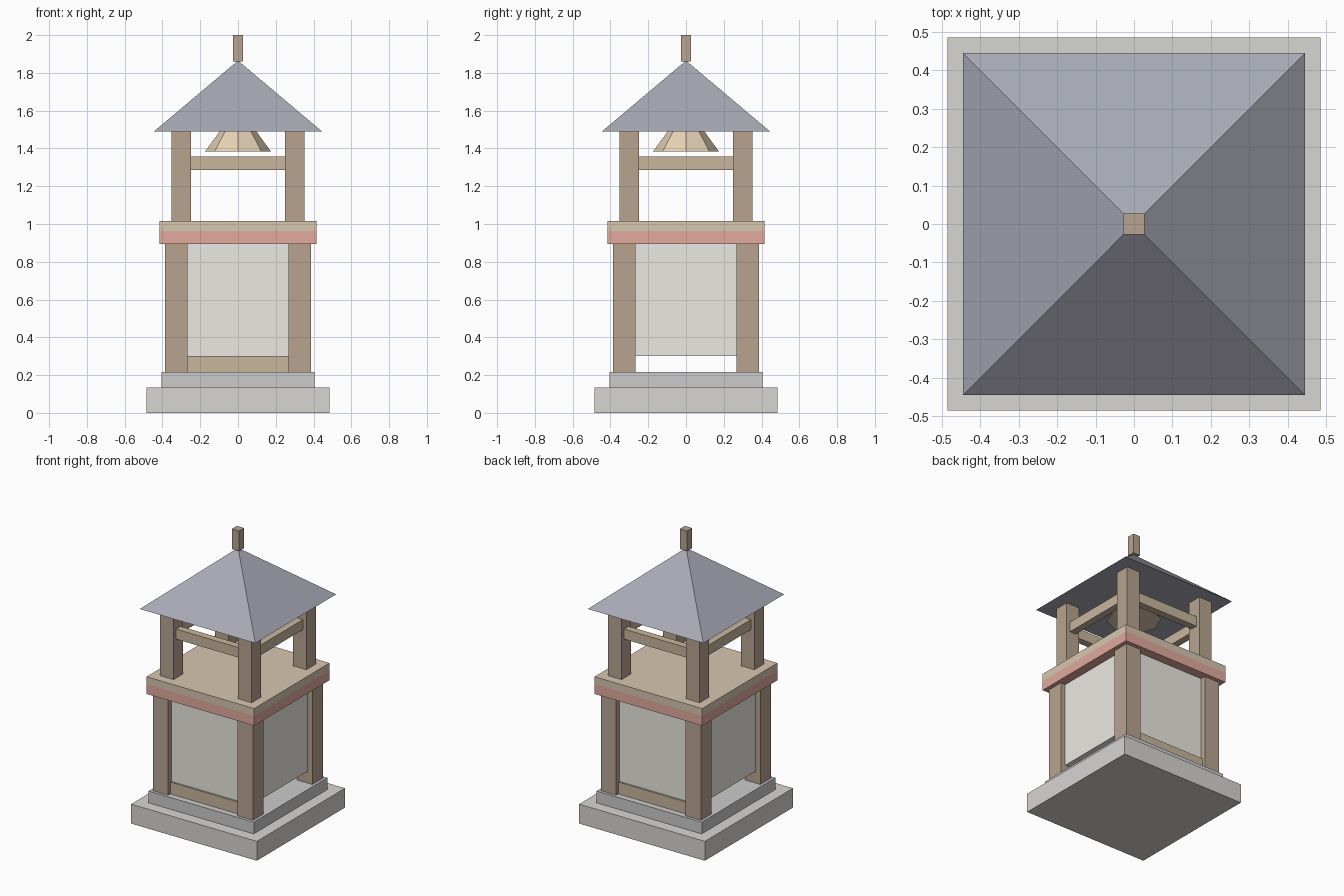
import bpy
from math import radians, sqrt

if "Cube" in bpy.data.objects:
    bpy.data.objects.remove(bpy.data.objects["Cube"])


def material(name, rgb):
    m = bpy.data.materials.new(name)
    m.diffuse_color = (*rgb, 1)
    m.use_nodes = True
    m.node_tree.nodes["Principled BSDF"].inputs["Base Color"].default_value = m.diffuse_color
    return m


STONE = material("stone", (0.69, 0.67, 0.65))
STONE_DARK = material("dark_stone", (0.59, 0.57, 0.56))
WOOD = material("dark_wood", (0.48, 0.37, 0.28))
BEAM = material("beam_wood", (0.58, 0.47, 0.34))
PLASTER = material("plaster", (0.84, 0.82, 0.76))
RED = material("red_paint", (0.76, 0.40, 0.34))
DECK = material("deck_wood", (0.68, 0.57, 0.43))
SLATE = material("slate", (0.39, 0.40, 0.46))
BRASS = material("bell_metal", (0.78, 0.64, 0.46))


def box(name, center, size, z0, z1, mat):
    bpy.ops.mesh.primitive_cube_add(size=1, location=(*center, (z0 + z1) / 2))
    o = bpy.context.object
    o.name = name
    o.scale = (*size, z1 - z0)
    bpy.ops.object.transform_apply(location=False, rotation=False, scale=True)
    o.data.materials.append(mat)


def cone(name, sides, r0, r1, z0, z1, turn, mat):
    bpy.ops.mesh.primitive_cone_add(vertices=sides, radius1=r0, radius2=r1, depth=z1 - z0,
                                    location=(0, 0, (z0 + z1) / 2), rotation=(0, 0, radians(turn)))
    o = bpy.context.object
    o.name = name
    o.data.materials.append(mat)


def posts(name, c, w, z0, z1):
    for sx, lx in ((-1, "left"), (1, "right")):
        for sy, ly in ((-1, "front"), (1, "back")):
            box(f"{name}_{ly}_{lx}", (sx * c, sy * c), (w, w), z0, z1, WOOD)


def span(name, c, length, thick, z0, z1, mat, sides=("front", "back", "left", "right")):
    for side in sides:
        s = 1 if side in ("back", "right") else -1
        if side in ("front", "back"):
            box(f"{name}_{side}", (0, s * c), (length, thick), z0, z1, mat)
        else:
            box(f"{name}_{side}", (s * c, 0), (thick, length), z0, z1, mat)


# Stepped stone base
box("base_slab", (0, 0), (0.97, 0.97), 0, 0.135, STONE)
box("base_step", (0, 0), (0.81, 0.81), 0.135, 0.217, STONE_DARK)

# Lower storey: posts, wall panels, front and back sills
posts("lower_post", 0.327, 0.118, 0.217, 0.895)
span("wall_panel", 0.327, 0.55, 0.045, 0.30, 0.895, PLASTER)
span("sill", 0.327, 0.55, 0.07, 0.217, 0.30, BEAM, ("front", "back"))

# Painted band and deck
box("painted_band", (0, 0), (0.83, 0.83), 0.895, 0.963, RED)
box("deck", (0, 0), (0.83, 0.83), 0.963, 1.015, DECK)

# Open belfry: posts, rails and eight-sided bell
posts("upper_post", 0.301, 0.104, 1.015, 1.492)
span("upper_rail", 0.301, 0.51, 0.05, 1.287, 1.357, BEAM)
cone("bell", 8, 0.175, 0.09, 1.383, 1.50, 0, BRASS)

# Pyramid roof and finial
cone("roof", 4, 0.445 * sqrt(2), 0, 1.49, 1.865, 45, SLATE)
box("finial", (0, 0), (0.055, 0.055), 1.86, 2.0, WOOD)
